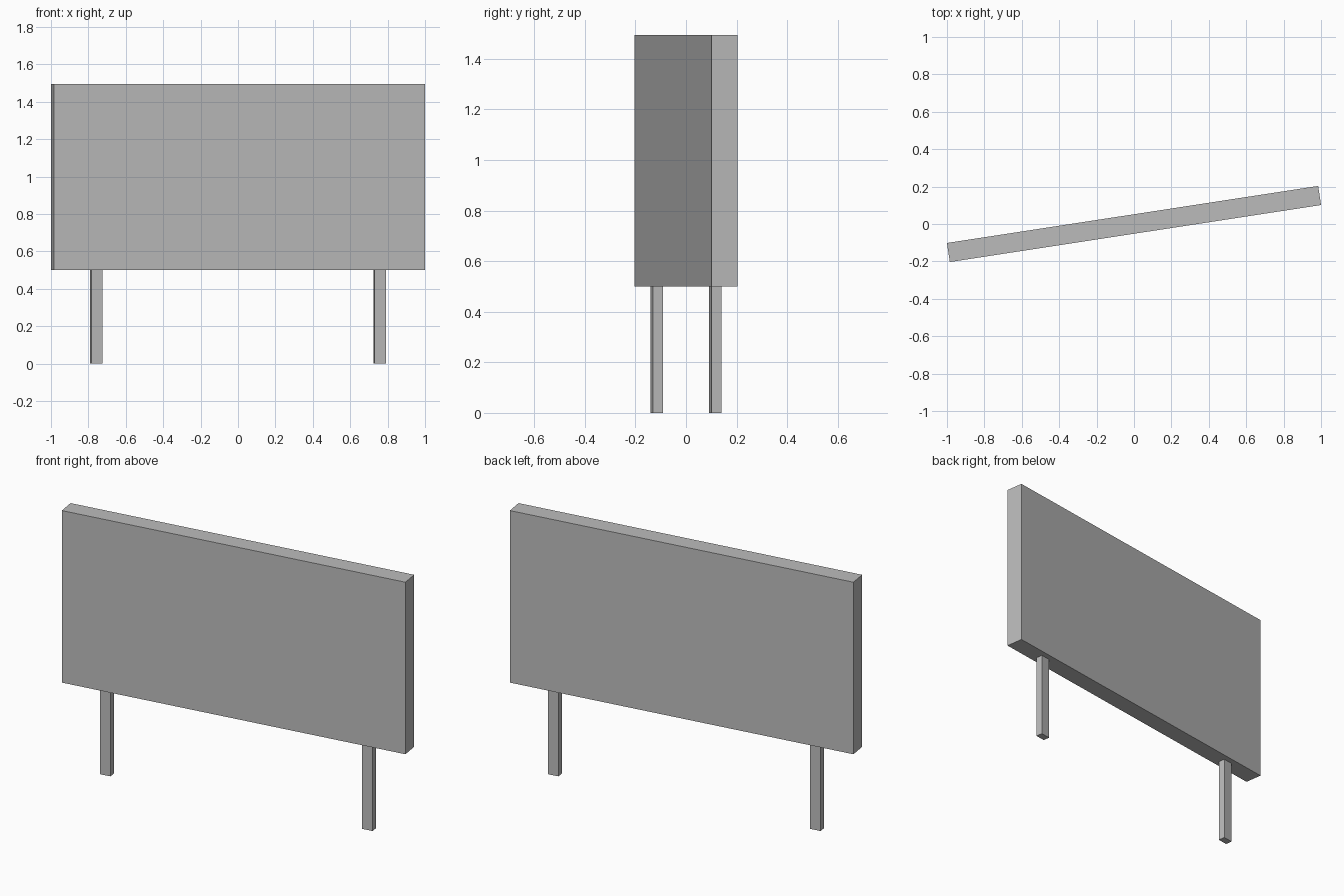
import bpy
from math import radians
from mathutils import Matrix

cube = bpy.data.objects.get("Cube")
if cube:
    bpy.data.objects.remove(cube, do_unlink=True)

GREY = (0.5, 0.5, 0.5, 1)
TURN = Matrix.Rotation(radians(8.73), 4, 'Z')  # whole sign is turned slightly

mat = bpy.data.materials.new("plain_grey")
mat.use_nodes = True
mat.diffuse_color = GREY
mat.node_tree.nodes["Principled BSDF"].inputs["Base Color"].default_value = GREY


def box(name, x, width, depth, bottom, top):
    """Box centred at x along the sign, between two heights."""
    bpy.ops.mesh.primitive_cube_add(size=1)
    ob = bpy.context.object
    ob.name = name
    place = Matrix.Translation((x, 0, (bottom + top) / 2))
    ob.data.transform(TURN @ place @ Matrix.Diagonal((width, depth, top - bottom, 1)))
    ob.data.materials.append(mat)
    return ob


# Board
box("sign_board", 0, 2.008, 0.103, 0.5, 1.495)

# Two posts under the board
for name, side in (("left_post", 1), ("right_post", -1)):
    box(name, side * 0.766, 0.061, 0.04, 0, 0.5)
